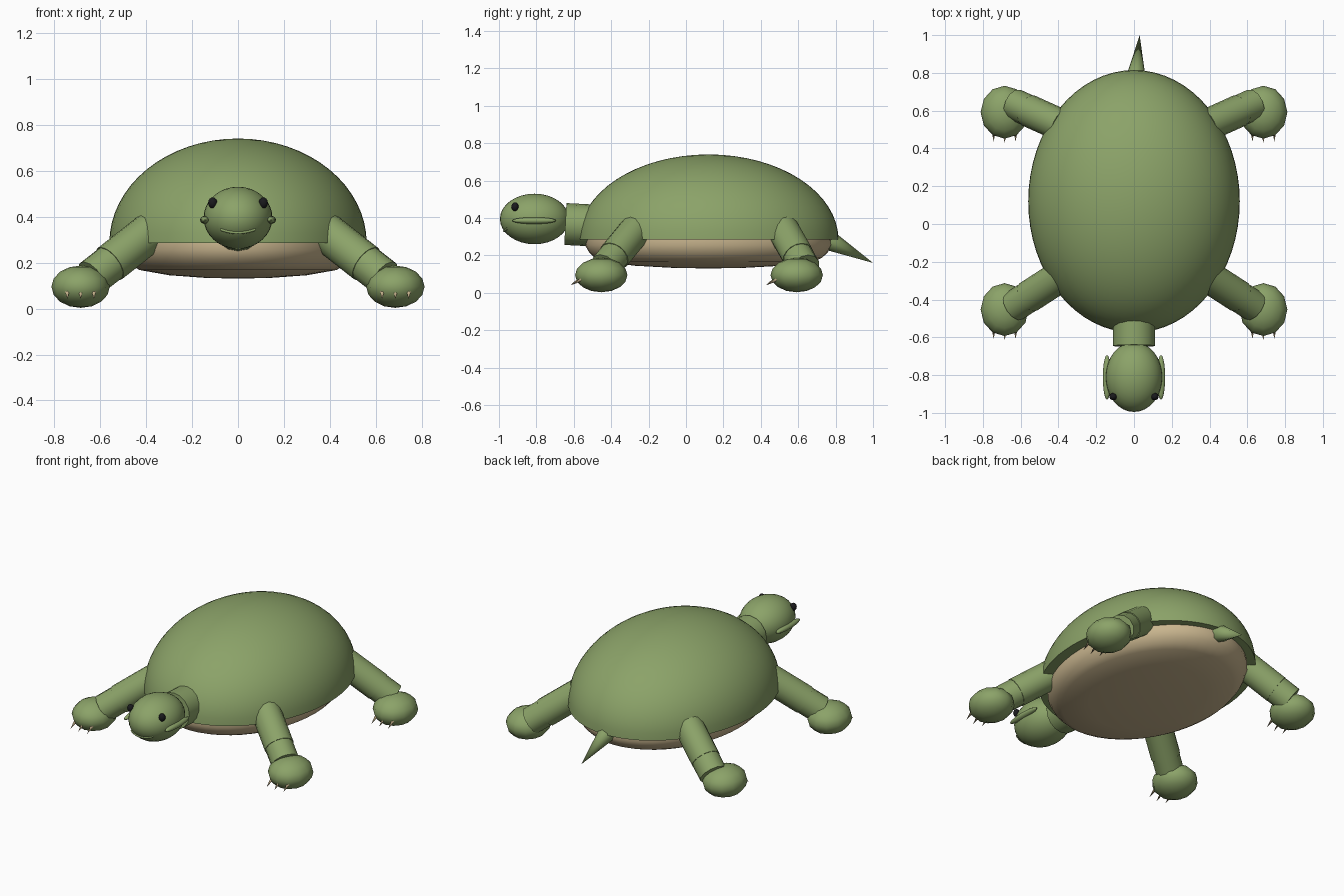
import bpy, bmesh, math
from mathutils import Vector, Matrix

if "Cube" in bpy.data.objects:
    bpy.data.objects.remove(bpy.data.objects["Cube"])


def material(name, rgb):
    m = bpy.data.materials.new(name)
    m.use_nodes = True
    m.diffuse_color = (*rgb, 1)
    bsdf = m.node_tree.nodes["Principled BSDF"]
    bsdf.inputs["Base Color"].default_value = (*rgb, 1)
    bsdf.inputs["Roughness"].default_value = 0.6
    return m


GREEN = material("skin_green", (0.26, 0.365, 0.14))
TAN = material("belly_tan", (0.58, 0.46, 0.27))
BLACK = material("eye_black", (0.01, 0.01, 0.012))


def finish(name, bm, mat, angle=40):
    bmesh.ops.recalc_face_normals(bm, faces=bm.faces)
    me = bpy.data.meshes.new(name)
    bm.to_mesh(me)
    bm.free()
    me.materials.append(mat)
    me.polygons.foreach_set("use_smooth", [True] * len(me.polygons))
    me.set_sharp_from_angle(angle=math.radians(angle))
    ob = bpy.data.objects.new(name, me)
    bpy.context.collection.objects.link(ob)
    return ob


def ellipsoid(name, center, radii, mat, segs=32, rings=16, rot=None, cut=False):
    bm = bmesh.new()
    bmesh.ops.create_uvsphere(bm, u_segments=segs, v_segments=rings, radius=1)
    if cut:  # keep the upper half and close it
        geom = bm.verts[:] + bm.edges[:] + bm.faces[:]
        res = bmesh.ops.bisect_plane(bm, geom=geom, plane_co=(0, 0, 0),
                                     plane_no=(0, 0, -1), clear_outer=True)
        rim = [e for e in bm.edges if e.is_boundary]
        bmesh.ops.holes_fill(bm, edges=rim, sides=0)
    m = Matrix.Translation(center) @ (rot or Matrix()) @ Matrix.Diagonal((*radii, 1))
    bmesh.ops.transform(bm, matrix=m, verts=bm.verts)
    return finish(name, bm, mat, 50)


def rod(name, a, b, r1, r2, mat, segs=16):
    a, b = Vector(a), Vector(b)
    d = b - a
    bm = bmesh.new()
    m = Matrix.Translation((a + b) / 2) @ d.to_track_quat("Z", "Y").to_matrix().to_4x4()
    bmesh.ops.create_cone(bm, cap_ends=True, segments=segs, radius1=r1, radius2=r2,
                          depth=d.length, matrix=m)
    bmesh.ops.remove_doubles(bm, verts=bm.verts, dist=1e-5)
    return finish(name, bm, mat, 50)


# Domed shell with a flat underside
ellipsoid("shell", (0, 0.12, 0.285), (0.56, 0.695, 0.455), GREEN, 64, 32, cut=True)

# Belly plate: an oval turned from a shallow bowl profile
profile = [(0.99, 0.295), (1, 0.255), (0.965, 0.215), (0.92, 0.187),
           (0.86, 0.168), (0.6, 0.145), (0.3, 0.134), (0, 0.13)]
bm = bmesh.new()
verts = [bm.verts.new((r, 0, z)) for r, z in profile]
edges = [bm.edges.new(p) for p in zip(verts, verts[1:])]
bmesh.ops.spin(bm, geom=verts + edges, cent=(0, 0, 0), axis=(0, 0, 1),
               angle=math.tau, steps=48, use_duplicate=False)
bmesh.ops.remove_doubles(bm, verts=bm.verts, dist=1e-4)
bmesh.ops.holes_fill(bm, edges=[e for e in bm.edges if e.is_boundary], sides=0)
bmesh.ops.transform(bm, verts=bm.verts,
                    matrix=Matrix.Translation((0, 0.12, 0)) @ Matrix.Diagonal((0.5, 0.66, 1, 1)))
finish("belly_plate", bm, TAN)

# Neck, head and tail
rod("neck", (0, -0.4, 0.355), (0, -0.645, 0.368), 0.112, 0.112, GREEN)
ellipsoid("head", (0, -0.81, 0.395), (0.15, 0.185, 0.135), GREEN)
rod("tail", (0.01, 0.775, 0.275), (0.03, 1.0, 0.16), 0.052, 0, GREEN, 8)

# Smile: a thin arc wrapped on the front of the head
curve = bpy.data.curves.new("smile", "CURVE")
curve.dimensions = "3D"
curve.bevel_depth = 0.006
curve.bevel_resolution = 2
line = curve.splines.new("POLY")
line.points.add(12)
for i, p in enumerate(line.points):
    x = 0.075 * (i / 6 - 1)
    z = 0.33 + 2.5 * x * x
    y = -0.81 - 0.185 * math.sqrt(1 - (x / 0.15) ** 2 - ((z - 0.395) / 0.135) ** 2)
    p.co = (x, y, z, 1)
curve.materials.append(GREEN)
bpy.context.collection.objects.link(bpy.data.objects.new("smile", curve))

for side, s in (("left", 1), ("right", -1)):
    # Face
    ellipsoid(side + "_eye", (s * 0.11, -0.914, 0.46), (0.02, 0.019, 0.024), BLACK, 16, 10)
    ellipsoid(side + "_lip", (s * 0.143, -0.812, 0.386), (0.022, 0.118, 0.018), GREEN, 20, 10)

    # Legs: hip, knee and ankle points, then foot and claws
    for end, hip, ankle, foot_y in (("front", (0.38, -0.27, 0.335), (0.635, -0.435, 0.135), -0.453),
                                    ("back", (0.38, 0.52, 0.335), (0.635, 0.635, 0.135), 0.592)):
        name = f"{end}_{side}_"
        flip = Vector((s, 1, 1))
        hip, ankle = Vector(hip) * flip, Vector(ankle) * flip
        knee = hip.lerp(ankle, 0.7)
        rod(name + "upper_leg", hip, knee, 0.086, 0.086, GREEN)
        rod(name + "lower_leg", hip.lerp(ankle, 0.62), ankle, 0.083, 0.083, GREEN, 12)
        ellipsoid(name + "foot", (s * 0.685, foot_y, 0.095), (0.127, 0.14, 0.092), GREEN, 12, 8)
        for i in (-1, 0, 1):
            x = s * 0.685 + i * 0.058
            back = 0.012 * abs(i)
            rod(f"{name}claw_{i + 2}", (x, foot_y - 0.105 + back, 0.08),
                (x, foot_y - 0.163 + back / 2, 0.042), 0.012, 0, TAN, 8)
